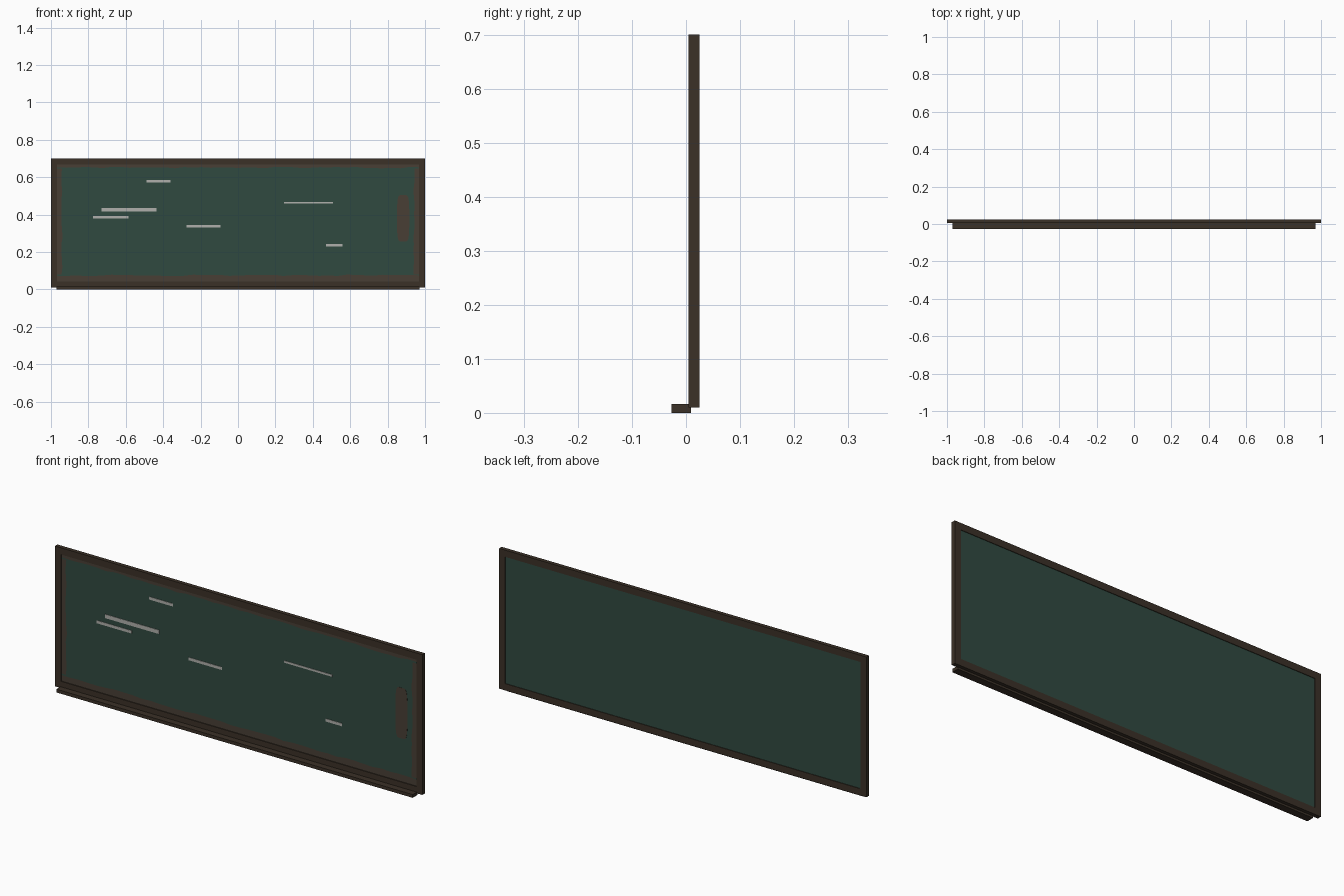
import bpy, bmesh, math, random

if "Cube" in bpy.data.objects:
    bpy.data.objects.remove(bpy.data.objects["Cube"], do_unlink=True)
random.seed(4)


def material(name, srgb):
    linear = [((c / 255 + 0.055) / 1.055) ** 2.4 for c in srgb] + [1]
    mat = bpy.data.materials.new(name)
    mat.use_nodes = True
    mat.diffuse_color = linear
    shader = mat.node_tree.nodes["Principled BSDF"]
    shader.inputs["Base Color"].default_value = linear
    shader.inputs["Roughness"].default_value = 0.9
    return mat


WOOD = material("dark wood", (59, 49, 39))
GREEN = material("board green", (48, 74, 64))
STAIN = material("brown grime", (72, 63, 53))
CHALK = material("chalk grey", (176, 176, 172))


def finish(name, bm, mat):
    bmesh.ops.recalc_face_normals(bm, faces=bm.faces)
    mesh = bpy.data.meshes.new(name)
    bm.to_mesh(mesh)
    bm.free()
    mesh.materials.append(mat)
    obj = bpy.data.objects.new(name, mesh)
    bpy.context.collection.objects.link(obj)
    return obj


def box(name, x, y, z, mat):
    """Box from (low, high) ranges on each axis."""
    bm = bmesh.new()
    bmesh.ops.create_cube(bm, size=1)
    for v in bm.verts:
        v.co = [(r[0] + r[1]) / 2 + c * (r[1] - r[0]) for c, r in zip(v.co, (x, y, z))]
    return finish(name, bm, mat)


FRONT, BACK = 0.005, 0.025
LOW, HIGH, BAR = 0.01, 0.70, 0.033
IN_X, IN_LOW, IN_HIGH = 1 - BAR, LOW + BAR, HIGH - BAR
FACE = 0.010

# Writing surface, recessed in the frame on both sides
box("board", (-IN_X, IN_X), (FACE, 0.022), (IN_LOW, IN_HIGH), GREEN)

# Frame as one mitred ring
bm = bmesh.new()
rings = []
for y in (FRONT, BACK):
    for hx, lo, hi in ((1, LOW, HIGH), (IN_X, IN_LOW, IN_HIGH)):
        rings.append([bm.verts.new((x, y, z)) for x, z in
                      ((-hx, lo), (hx, lo), (hx, hi), (-hx, hi))])
for a, b in ((0, 1), (1, 3), (3, 2), (2, 0)):
    for i in range(4):
        j = (i + 1) % 4
        bm.faces.new((rings[a][i], rings[a][j], rings[b][j], rings[b][i]))
finish("frame", bm, WOOD)

# Chalk tray
box("chalk_tray", (-0.97, 0.97), (-0.027, 0.009), (0, 0.016), WOOD)


# Grime strips with a ragged inner edge
def grime(name, start, end, inward, width, steps):
    bm = bmesh.new()
    pairs = []
    for i in range(steps + 1):
        t = i / steps
        x, z = [a + (b - a) * t for a, b in zip(start, end)]
        w = width + random.uniform(-0.004, 0.004)
        pairs.append([bm.verts.new((x + inward[0] * d, FACE - 0.001, z + inward[1] * d))
                      for d in (0, w)])
    for (a, b), (c, d) in zip(pairs, pairs[1:]):
        face = bm.faces.new((a, b, d, c))
        face.normal_update()
    # Give the strip thickness so it faces outwards from either side
    bmesh.ops.recalc_face_normals(bm, faces=bm.faces)
    if bm.faces[:][0].normal.y > 0:
        bmesh.ops.reverse_faces(bm, faces=bm.faces)
    mesh = bpy.data.meshes.new(name)
    bm.to_mesh(mesh)
    bm.free()
    mesh.materials.append(STAIN)
    bpy.context.collection.objects.link(bpy.data.objects.new(name, mesh))


grime("bottom_grime", (-IN_X, IN_LOW), (IN_X, IN_LOW), (0, 1), 0.032, 40)
grime("top_grime", (-IN_X, IN_HIGH), (IN_X, IN_HIGH), (0, -1), 0.016, 40)
for side, label in ((1, "left"), (-1, "right")):
    grime(label + "_grime", (side * IN_X, IN_LOW + 0.037), (side * IN_X, IN_HIGH - 0.021),
          (-side, 0), 0.026, 14)

# Rounded smudge near one end
bm = bmesh.new()
outline = []
for i in range(24):
    a = 2 * math.pi * (i + 0.5) / 24
    x, z = math.cos(a), math.sin(a)
    outline.append(bm.verts.new((0.883 + math.copysign(abs(x) ** 0.35, x) * 0.033, FACE - 0.001,
                                 0.38 + math.copysign(abs(z) ** 0.6, z) * 0.125)))
face = bm.faces.new(outline)
solid = bmesh.ops.extrude_face_region(bm, geom=[face])
for v in solid["geom"]:
    if isinstance(v, bmesh.types.BMVert):
        v.co.y = FACE + 0.001
finish("smudge", bm, STAIN)

# Chalk strokes: x start, x end, height, thickness
strokes = ((-0.49, -0.36, 0.579, 0.014), (-0.73, -0.435, 0.426, 0.019),
           (-0.775, -0.585, 0.386, 0.014), (-0.275, -0.093, 0.338, 0.014),
           (0.245, 0.507, 0.463, 0.010), (0.47, 0.56, 0.236, 0.014))
for n, (x0, x1, z, t) in enumerate(strokes, 1):
    box(f"chalk_stroke_{n}", (x0, x1), (FACE - 0.002, FACE + 0.001),
        (z - t / 2, z + t / 2), CHALK)
